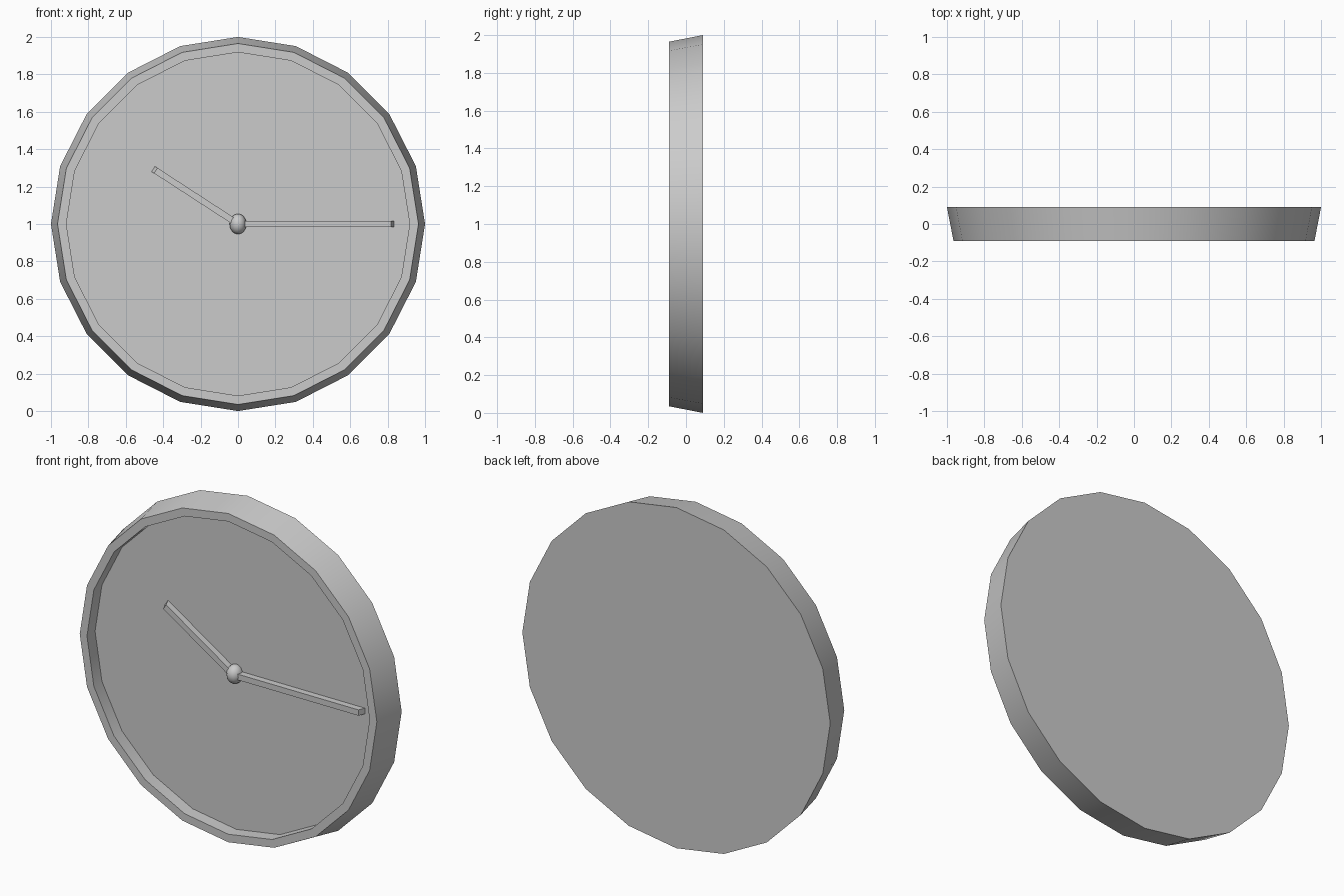
import bpy, bmesh, math
from mathutils import Matrix

if "Cube" in bpy.data.objects:
    bpy.data.objects.remove(bpy.data.objects["Cube"])


def finish(bm, name, smooth=True):
    bmesh.ops.recalc_face_normals(bm, faces=bm.faces)
    me = bpy.data.meshes.new(name)
    bm.to_mesh(me)
    bm.free()
    ob = bpy.data.objects.new(name, me)
    bpy.context.collection.objects.link(ob)
    bpy.ops.object.select_all(action='DESELECT')
    ob.select_set(True)
    bpy.context.view_layer.objects.active = ob
    if smooth:
        bpy.ops.object.shade_smooth_by_angle(angle=math.radians(30))
    return ob


# 20-sided case: back, flared side, front rim, inner wall and recessed dial
SIDES = 20
FLOOR = -0.015
profile = [(1.0, 0.09), (0.965, -0.09), (0.918, -0.09), (0.918, FLOOR)]
bm = bmesh.new()
rings = []
for r, y in profile:
    rings.append([bm.verts.new((r * math.cos(2 * math.pi * i / SIDES), y,
                                1 + r * math.sin(2 * math.pi * i / SIDES)))
                  for i in range(SIDES)])
for a, b in zip(rings, rings[1:]):
    for i in range(SIDES):
        j = (i + 1) % SIDES
        bm.faces.new((a[i], a[j], b[j], b[i]))
bm.faces.new(rings[0])
bm.faces.new(rings[-1])
finish(bm, "clock_case")


# Hands: thin bars with a sloped tip, turned about the dial centre
def hand(name, length, angle):
    bm = bmesh.new()
    front = FLOOR - 0.038
    outline = [(0, FLOOR), (length, FLOOR), (length - 0.016, front), (0, front)]
    face = bm.faces.new([bm.verts.new((x, y, -0.017)) for x, y in outline])
    ext = bmesh.ops.extrude_face_region(bm, geom=[face])
    top = [v for v in ext["geom"] if isinstance(v, bmesh.types.BMVert)]
    bmesh.ops.translate(bm, verts=top, vec=(0, 0, 0.034))
    turn = Matrix.Translation((0, 0, 1)) @ Matrix.Rotation(-math.radians(angle), 4, 'Y')
    bmesh.ops.transform(bm, matrix=turn, verts=bm.verts)
    finish(bm, name, False)


hand("minute_hand", 0.835, 0)
hand("hour_hand", 0.54, 147)

# Centre hub
bm = bmesh.new()
bmesh.ops.create_uvsphere(bm, u_segments=12, v_segments=8, radius=1)
bmesh.ops.transform(bm, verts=bm.verts,
                    matrix=Matrix.Translation((0, -0.028, 1)) @ Matrix.Diagonal((0.045, 0.05, 0.055, 1)))
hub = finish(bm, "hub", False)
for p in hub.data.polygons:
    p.use_smooth = True
